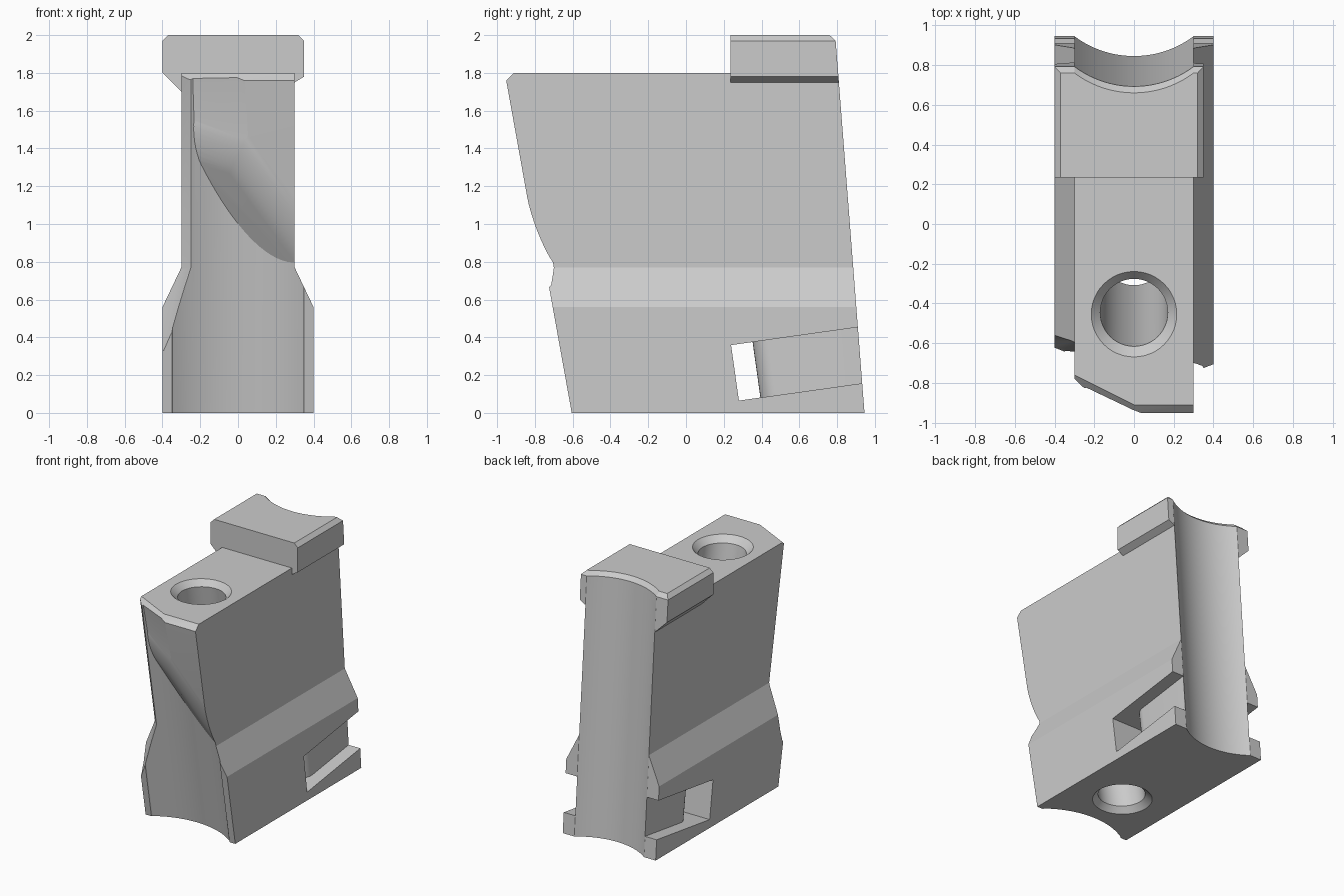
import bpy, bmesh
from math import sin, cos, pi, sqrt, radians
from mathutils import Vector, Matrix

if "Cube" in bpy.data.objects:
    bpy.data.objects.remove(bpy.data.objects["Cube"])

LEAN = -0.18        # forward lean of the front and the bore, per unit of height
BACK_LEAN = -0.0775

steel = bpy.data.materials.new("plain grey")
steel.use_nodes = True
steel.diffuse_color = (0.6, 0.6, 0.6, 1)
steel.node_tree.nodes["Principled BSDF"].inputs["Base Color"].default_value = (0.6, 0.6, 0.6, 1)


def loft(loops):
    """Closed solid through matching loops of points."""
    bm = bmesh.new()
    rings = [[bm.verts.new(p) for p in loop] for loop in loops]
    n = len(rings[0])
    for a, b in zip(rings, rings[1:]):
        for i in range(n):
            j = (i + 1) % n
            bm.faces.new((a[i], a[j], b[j], b[i]))
    bm.faces.new(rings[0])
    bm.faces.new(rings[-1])
    bmesh.ops.recalc_face_normals(bm, faces=bm.faces)
    return bm


def leaning(outline, z, lean=LEAN, dx=0, dy=0):
    return [(x + dx, y + dy + lean * z, z) for x, y in outline]


def slice_off(bm, co, no):
    """Remove what lies beyond a plane and close the cut."""
    bmesh.ops.bisect_plane(bm, geom=bm.verts[:] + bm.edges[:] + bm.faces[:],
                           plane_co=co, plane_no=no, clear_outer=True)
    edges = [e for e in bm.edges if e.is_boundary]
    faces = bmesh.ops.holes_fill(bm, edges=edges, sides=0)["faces"]
    bmesh.ops.recalc_face_normals(bm, faces=bm.faces)
    return faces


def make(name, bm):
    me = bpy.data.meshes.new(name)
    bm.to_mesh(me)
    bm.free()
    ob = bpy.data.objects.new(name, me)
    bpy.context.collection.objects.link(ob)
    me.materials.append(steel)
    return ob


def combine(ob, other, operation="DIFFERENCE"):
    mod = ob.modifiers.new("cut", "BOOLEAN")
    mod.object, mod.operation, mod.solver = other, operation, "EXACT"
    bpy.context.view_layer.objects.active = ob
    bpy.ops.object.modifier_apply(modifier=mod.name)
    bpy.data.objects.remove(other)


# Body: narrow web on a wider foot, with the top front edges chamfered
section = [(-.4, 0), (.4, 0), (.4, .56), (.3, .77), (.3, 1.8), (-.3, 1.8), (-.3, .77), (-.4, .56)]
bm = loft([[(x, y, z) for x, z in section] for y in (-1.2, 1.2)])
for normal in ((0, -1, 1), (-.447, -.894, 1)):
    slice_off(bm, (0, -.91, 1.8), normal)
body = make("clamp_body", bm)

# Head plate overhanging the top rear
head = [(-.25, 1.65), (.25, 1.65), (.35, 1.78), (.35, 1.97), (.32, 2),
        (-.37, 2), (-.4, 1.97), (-.4, 1.8)]
head[1:2] = [(.25, 1.72), (.3, 1.75)]
combine(body, make("head_plate", loft([[(x, y, z) for x, z in head] for y in (.235, 1.2)])), "UNION")

# Front: concave groove below, leaving a pointed prow above a slanted face
groove = [(.6, -.605), (.35, -.605)]
for i in range(25):
    x = .345 - .69 * i / 24
    groove.append((x, -1.065 + sqrt(.36 - (x + .025) ** 2)))
groove += [(-.35, -.565), (-.6, -.565), (-.6, -1.6), (.6, -1.6)]
front_cutter = make("front_cutter", loft([leaning(groove, z) for z in (-.2, 2.2)]))

prow = [(-.7, -.285), (0, -.635), (.7, -.635), (.7, 0), (-.7, 0)]
bm = loft([leaning(prow, z) for z in (0, 2.4)])
slant = slice_off(bm, (0, -.645, 1), (-.0426, -.066, -.0435))
blend = {e for f in slant for e in f.edges
         if any(g not in slant and g.normal.y < -.3 and abs(g.normal.z) < .5 for g in e.link_faces)}
bmesh.ops.bevel(bm, geom=list(blend), offset=.12, segments=8, profile=.5, affect="EDGES")
bmesh.ops.recalc_face_normals(bm, faces=bm.faces)
combine(front_cutter, make("prow", bm))
combine(body, front_cutter)

# Rounded front corner running out into the foot
corner = [(-.2, -.545), (-.26, -.5), (-.305, -.45), (-.5, -.3), (-.5, -1.6), (-.2, -1.6)]
combine(body, make("corner_cutter", loft([
    leaning(corner, .33, dx=-.12, dy=-.08), leaning(corner, .77), leaning(corner, 2.2)])))

# Back: shallow cylindrical seat, chamfered at the top
seat = [(-.6, 0)]
for i in range(25):
    x = -.3 + .6 * i / 24
    seat.append((x, .4 - sqrt(.25 - x * x)))
seat += [(.6, 0), (.6, .8), (-.6, .8)]
combine(body, make("seat_cutter", loft([
    leaning(seat, z, BACK_LEAN, dy=.945 - inset) for z, inset in ((-.2, 0), (1.97, 0), (2.03, .06))])))

# Strap slot passing through the foot around a rounded core
core = [(.3, 1.2)]
for i in range(9):
    a = pi / 2 * i / 8
    core.append((.2 + .1 * cos(a), .215 - .1 * sin(a)))
core += [(-x, y) for x, y in reversed(core)]
slot = [(-.6, 0), (.6, 0), (.6, 1.2)] + core + [(-.6, 1.2)]
bm = loft([[(x, y, z) for x, y in slot] for z in (0, .297)])
bm.transform(Matrix.Translation((0, .28, .065)) @ Matrix.Rotation(radians(8), 4, "X"))
combine(body, make("slot_cutter", bm))

# Leaning bore, countersunk at both ends
rings = []
for z, r in ((-.05, .265), (.045, .17), (1.755, .17), (1.85, .265)):
    circle = [(r * cos(2 * pi * i / 48), r * sin(2 * pi * i / 48)) for i in range(48)]
    rings.append(leaning(circle, z, dy=-.13))
combine(body, make("bore_cutter", loft(rings)))

# Smooth the curved faces and keep the corners crisp
bpy.ops.object.select_all(action="DESELECT")
body.select_set(True)
bpy.context.view_layer.objects.active = body
bpy.ops.object.shade_smooth_by_angle(angle=radians(20))
